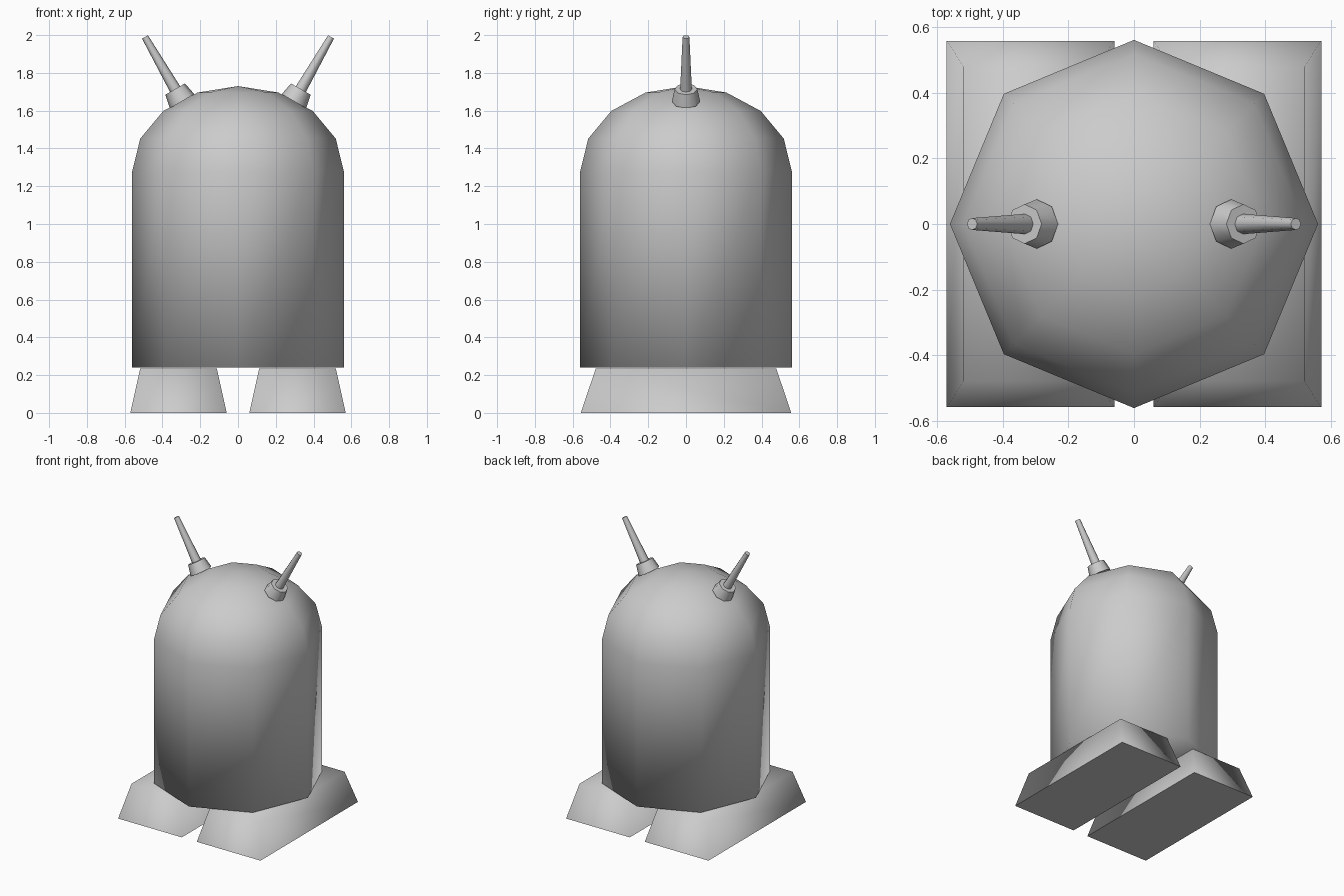
import bpy
import bmesh
import math
from mathutils import Matrix, Vector

if "Cube" in bpy.data.objects:
    bpy.data.objects.remove(bpy.data.objects["Cube"], do_unlink=True)

grey = bpy.data.materials.new("plain grey")
grey.use_nodes = True
colour = (0.6, 0.6, 0.6, 1)
grey.diffuse_color = colour
grey.node_tree.nodes["Principled BSDF"].inputs["Base Color"].default_value = colour


def finish(name, bm, angle):
    """Turn a bmesh into a smooth shaded object."""
    bmesh.ops.recalc_face_normals(bm, faces=bm.faces)
    mesh = bpy.data.meshes.new(name)
    bm.to_mesh(mesh)
    bm.free()
    mesh.materials.append(grey)
    obj = bpy.data.objects.new(name, mesh)
    bpy.context.collection.objects.link(obj)
    bpy.ops.object.select_all(action="DESELECT")
    obj.select_set(True)
    bpy.context.view_layer.objects.active = obj
    bpy.ops.object.shade_smooth_by_angle(angle=math.radians(angle))
    return obj


def lathe(name, profile, angle, matrix=Matrix(), sides=8):
    """Revolve (radius, height) points about z; zero radius gives a pole."""
    bm = bmesh.new()
    rings = []
    for r, z in profile:
        if r == 0:
            rings.append([bm.verts.new((0, 0, z))] * sides)
        else:
            turns = [math.tau * i / sides for i in range(sides)]
            rings.append([bm.verts.new((r * math.cos(t), r * math.sin(t), z)) for t in turns])
    for low, high in zip(rings, rings[1:]):
        for i in range(sides):
            j = (i + 1) % sides
            corners = [low[i], low[j], high[j], high[i]]
            bm.faces.new(list(dict.fromkeys(corners)))
    for ring in (rings[0], rings[-1]):
        if ring[0] is not ring[1]:
            bm.faces.new(ring)
    bm.transform(matrix)
    return finish(name, bm, angle)


# Eight-sided body with a domed top
radius, shoulder, rise = 0.56, 1.28, 0.45
dome = [(radius * math.cos(a), shoulder + rise * math.sin(a))
        for a in (math.radians(22.5 * i) for i in range(4))]
lathe("body", [(radius, 0.24)] + dome + [(0, shoulder + rise)], 95)

for side, label in ((1, "left"), (-1, "right")):
    # Tapered block foot
    bm = bmesh.new()
    bmesh.ops.create_cube(bm, size=2)
    for v in bm.verts:
        top = v.co.z > 0
        v.co = Vector((side * 0.315 + v.co.x * (0.203 if top else 0.255),
                       v.co.y * (0.478 if top else 0.557),
                       0.235 if top else 0))
    finish(label + "_foot", bm, 95)

    # Antenna leaning outwards, with a collar at its base
    lean = (Matrix.Translation((side * 0.296, 0, 1.65))
            @ Matrix.Rotation(side * math.radians(30), 4, "Y"))
    lathe(label + "_antenna_collar", [(0.075, 0), (0.06, 0.074)], 60, lean)
    lathe(label + "_antenna_rod", [(0.031, 0.07), (0.018, 0.393)], 60, lean)
